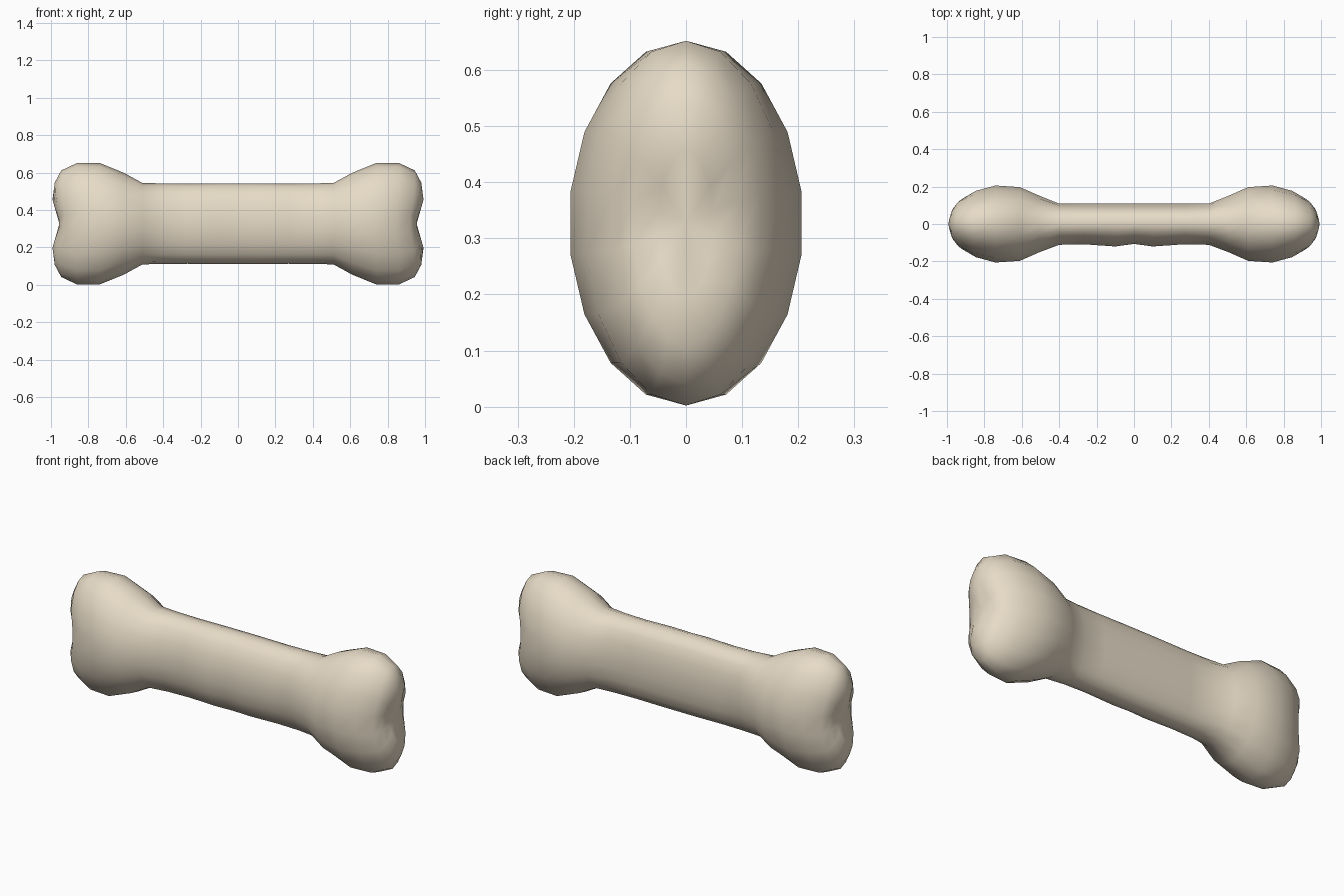
import bpy, bmesh
from math import sin, cos, pi, exp

if "Cube" in bpy.data.objects:
    bpy.data.objects.remove(bpy.data.objects["Cube"])

SIDES = 18
MID_Z = 0.327

# Half-length stations: x, half height, front depth, back depth, end notch, back squareness
half = [
    (0.10, 0.216, 0.122, 0.110, 0.0, 0.7),
    (0.27, 0.214, 0.110, 0.110, 0.0, 0.7),
    (0.40, 0.216, 0.113, 0.110, 0.0, 0.7),
    (0.51, 0.217, 0.155, 0.155, 0.0, 0.9),
    (0.61, 0.272, 0.200, 0.200, 0.0, 1.0),
    (0.74, 0.325, 0.209, 0.209, 0.0, 1.0),
    (0.86, 0.325, 0.180, 0.180, 0.02, 1.0),
    (0.945, 0.285, 0.135, 0.135, 0.03, 1.0),
    (0.98, 0.220, 0.095, 0.095, 0.04, 1.0),
    (1.00, 0.130, 0.050, 0.050, 0.045, 1.0),
]
middle = (0.0, 0.216, 0.108, 0.110, 0.0, 0.7)
stations = ([(-1, s) for s in reversed(half)] + [(1, middle)]
            + [(1, s) for s in half])

bm = bmesh.new()


def ring(side, station):
    x, h, front, back, notch, power = station
    verts = []
    for i in range(SIDES):
        a = 2 * pi * i / SIDES
        z, s = h * cos(a), sin(a)
        y = back * s ** power if s > 0 else front * s
        px = x - notch * exp(-(z / 0.1) ** 2)
        verts.append(bm.verts.new((side * px, y, MID_Z + z)))
    return verts


# Skin the rings along the length
rings = [ring(*s) for s in stations]
for a, b in zip(rings, rings[1:]):
    for i in range(SIDES):
        j = (i + 1) % SIDES
        bm.faces.new((a[i], a[j], b[j], b[i]))

# Close both ends with a fan that dips between the knuckles
for r, x in ((rings[0], -0.955), (rings[-1], 0.955)):
    tip = bm.verts.new((x, 0, MID_Z))
    for i in range(SIDES):
        bm.faces.new((r[i], r[(i + 1) % SIDES], tip))

bmesh.ops.recalc_face_normals(bm, faces=bm.faces[:])
for f in bm.faces:
    f.smooth = True

mesh = bpy.data.meshes.new("bone")
bm.to_mesh(mesh)
bm.free()
bone = bpy.data.objects.new("bone", mesh)
bpy.context.collection.objects.link(bone)

# Cream colour
cream = bpy.data.materials.new("cream")
cream.diffuse_color = (0.80, 0.71, 0.57, 1)
cream.use_nodes = True
cream.node_tree.nodes["Principled BSDF"].inputs["Base Color"].default_value = cream.diffuse_color
mesh.materials.append(cream)
